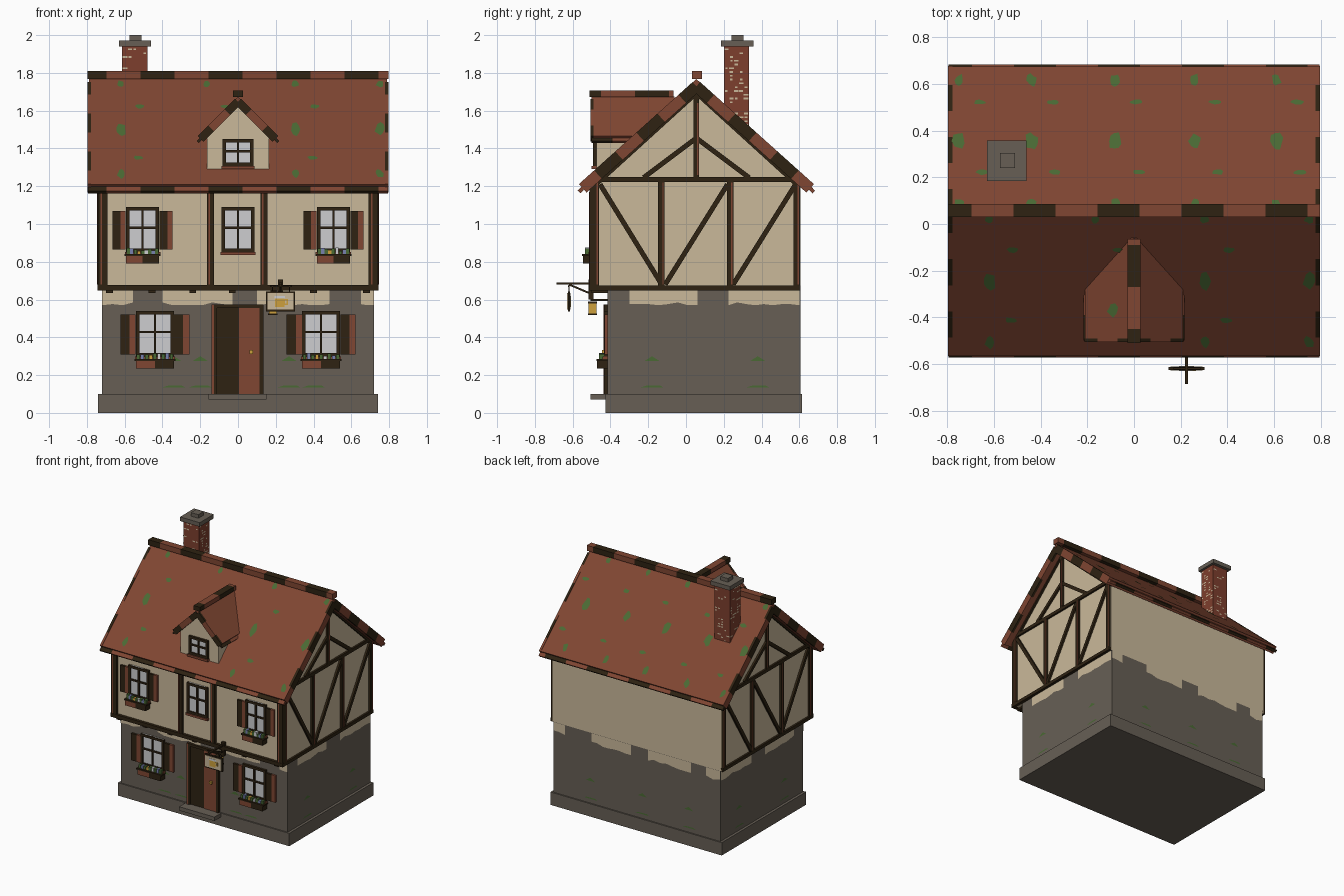
import bpy, bmesh, math, random
from mathutils import Vector as V

random.seed(4)
if "Cube" in bpy.data.objects:
    bpy.data.objects.remove(bpy.data.objects["Cube"])


def material(name, *rgb):
    lin = [((c / 255 + 0.055) / 1.055) ** 2.4 for c in rgb] + [1]
    m = bpy.data.materials.new(name)
    m.use_nodes = True
    m.diffuse_color = lin
    b = m.node_tree.nodes["Principled BSDF"]
    b.inputs["Base Color"].default_value = lin
    b.inputs["Roughness"].default_value = 0.9
    return m


PLASTER = material("cream plaster", 202, 185, 154)
STONE = material("grey stone", 103, 95, 85)
DARK = material("dark timber", 46, 34, 18)
RUST = material("rust tile", 128, 70, 50)
BRICK = material("red brick", 125, 62, 45)
MOSS = material("moss green", 74, 106, 52)
GLASS = material("pale glass", 205, 206, 208)
GOLD = material("gold", 205, 160, 60)
PETAL = material("flower blue", 120, 130, 175)
X, Y, Z = V((1, 0, 0)), V((0, 1, 0)), V((0, 0, 1))


class Part:
    """Collects solids and flat plates that become one named object."""

    def __init__(self, name):
        self.name, self.bm, self.mats = name, bmesh.new(), []

    def slot(self, mat):
        if mat not in self.mats:
            self.mats.append(mat)
        return self.mats.index(mat)

    def solid(self, mat, pts, vec):
        a = [self.bm.verts.new(p) for p in pts]
        b = [self.bm.verts.new(V(p) + V(vec)) for p in pts]
        n = len(a)
        fs = [self.bm.faces.new(a), self.bm.faces.new(b[::-1])]
        fs += [self.bm.faces.new((a[i], a[(i + 1) % n], b[(i + 1) % n], b[i])) for i in range(n)]
        for f in fs:
            f.material_index = self.slot(mat)
        bmesh.ops.recalc_face_normals(self.bm, faces=fs)

    def box(self, mat, x0, x1, y0, y1, z0, z1):
        self.solid(mat, [(x0, y0, z0), (x1, y0, z0), (x1, y1, z0), (x0, y1, z0)], (0, 0, z1 - z0))

    def beam(self, mats, a, b, width, depth, normal, step=9, first=None):
        """Bar from a to b; alternates materials every step along its length."""
        a, b, n = V(a), V(b), V(normal).normalized()
        d = (b - a).normalized()
        side, out = d.cross(n) * width / 2, n * depth / 2
        t, i, total = 0, 0, (b - a).length
        while t < total - 1e-5:
            e = min(total, t + (first if first and i == 0 else step))
            p = a + d * t
            self.solid(mats[i % len(mats)], [p + side + out, p - side + out, p - side - out, p + side - out], d * (e - t))
            t, i = e, i + 1

    def plate(self, mat, origin, u, v, pts):
        f = self.bm.faces.new([self.bm.verts.new(V(origin) + u * p + v * q) for p, q in pts])
        f.material_index = self.slot(mat)

    def blob(self, mat, origin, u, v, w, h):
        pts = []
        for k in range(9):
            r, t = random.uniform(0.65, 1.1), math.tau * k / 9
            pts.append((w * r * math.cos(t), h * r * math.sin(t)))
        self.plate(mat, origin, u, v, pts)

    def done(self):
        me = bpy.data.meshes.new(self.name)
        self.bm.to_mesh(me)
        self.bm.free()
        for m in self.mats:
            me.materials.append(m)
        bpy.context.collection.objects.link(bpy.data.objects.new(self.name, me))


# Ground floor, plinth and doorstep
p = Part("stone_ground_floor")
p.box(STONE, -.74, .74, -.425, .615, 0, .1)
p.box(STONE, -.72, .72, -.415, .605, .1, .65)
p.box(STONE, -.155, .15, -.505, -.42, .07, .1)
p.done()

# Upper floor with both gables
p = Part("upper_walls")
p.solid(PLASTER, [(-.73, y, z) for y, z in ((-.49, .65), (.605, .65), (.605, 1.2), (.055, 1.7), (-.49, 1.2))], (1.46, 0, 0))
p.done()

# Ragged plaster hanging over the stone, and weeds on the walls
plaster, weeds = Part("plaster_patches"), Part("wall_weeds")
sides = [((0, -.419, 0), X, [(-.72, -.555), (-.4, -.03), (.1, .485), (.65, .72)], [-.34, -.2, .27, .4]),
         ((.724, 0, 0), Y, [(-.3, .06), (.225, .6)], [-.18, .38]),
         ((0, .609, 0), -X, [(-.72, -.62), (-.39, -.05), (.1, .47), (.6, .72)], [-.4, .05, .45]),
         ((-.724, 0, 0), -Y, [(-.6, -.225), (-.06, .3)], [-.38, .18])]
for origin, u, spans, tufts in sides:
    for a, b in spans:
        cols = max(2, round((b - a) / .05))
        low = [(a + (b - a) * k / cols, .57 + random.choice((0, 0, .006, .015))) for k in range(cols + 1)]
        plaster.plate(PLASTER, origin, u, Z, low + [(b, .65), (a, .65)])
    for c in tufts:
        weeds.plate(MOSS, origin, u, Z, [(c - .04, .275), (c + .04, .275), (c, .3)])
        weeds.plate(MOSS, origin, u, Z, [(c - .06, .135), (c + .06, .135), (c + .04, .146), (c - .03, .144)])
plaster.done()
weeds.done()

# Front timber frame
p = Part("front_timbers")
for x in (-.717, -.145, .138, .717):
    p.beam([DARK], (x, -.495, .65), (x, -.495, 1.2), .05 if abs(x) > .5 else .036, .03, -Y)
    p.beam([RUST], (x - .008, -.511, .68), (x - .008, -.511, 1.17), .008, .004, -Y)
p.beam([DARK], (-.745, -.495, .663), (.745, -.495, .663), .028, .034, -Y)
for x in (-.68, -.455, -.24, -.03, .19, .4, .68):
    p.box(DARK, x - .018, x + .018, -.5, -.41, .635, .65)
p.done()

# Gable timber frames, same on both ends
for s, name in ((1, "left_gable_timbers"), (-1, "right_gable_timbers")):
    p = Part(name)

    def bar(a, b, w, mat=DARK, out=0.0):
        p.beam([mat], (s * (.733 + out), *a), (s * (.733 + out), *b), w, .024, X)

    for y in (-.478, -.13, .235, .587):
        bar((y, .65), (y, 1.24), .034)
        bar((y + .008, .68), (y + .008, 1.22), .007, RUST, .002)
    for z in (.662, 1.235):
        bar((-.495, z), (.605, z), .026)
    for a, b in (((-.455, 1.21), (-.135, .69)), ((-.11, .68), (.22, 1.21)), ((.25, .68), (.58, 1.21))):
        bar(a, b, .026)
    bar((.055, 1.24), (.055, 1.68), .028)
    bar((.062, 1.26), (.062, 1.64), .007, RUST, .002)
    for k in (1, -1):
        bar((.055 + k * .28, 1.245), (.055, 1.455), .026)
        bar((.055 + k * .55, 1.19), (.055, 1.69), .02)
    p.done()

# Main roof with banded verges, eaves and ridge
p = Part("main_roof")
p.solid(RUST, [(-.79, y, z) for y, z in ((.055, 1.767), (-.565, 1.21), (-.525, 1.17), (.055, 1.69), (.635, 1.17), (.675, 1.21))], (1.58, 0, 0))
bands = [DARK, RUST]
for k in (-1, 1):
    for x in (-.788, .788):
        p.beam(bands, (x, .055, 1.729), (x, .055 + k * .602, 1.189), .06, .018, X, .15, .1)
    p.beam(bands, (-.795, .055 + k * .602, 1.19), (.795, .055 + k * .602, 1.19), .02, .056, (0, k * .67, -.74), .18, .1)
p.beam(bands, (-.797, .058, 1.788), (.797, .058, 1.788), .055, .042, Z, .18, .1)
p.done()

# Moss on both slopes
p = Part("roof_moss")
for k, u, xs in ((-1, X, (-.62, -.165, .305, .75)), (1, -X, (-.75, -.44, -.08, .26, .61))):
    v = V((0, -k * .74, .67))
    for x in xs:
        for z, dx, w, h in ((1.74, 0, .022, .03), (1.62, .1, .03, .016), (1.5, 0, .03, .055), (1.35, .09, .03, .016), (1.265, 0, .022, .04)):
            y = .055 + k * ((1.767 - z) / .9 + .004)
            if abs(x + dx) < .76 and not (k < 0 and abs(x + dx) < .2 and z < 1.6):
                p.blob(MOSS, (x + dx, y, z + .002), u, v, w, h)
p.done()

# Dormer
p = Part("dormer_walls")
p.solid(PLASTER, [(x, -.475, z) for x, z in ((-.165, 1.25), (.165, 1.25), (.165, 1.47), (0, 1.635), (-.165, 1.47))], (0, .38, 0))
p.done()
p = Part("dormer_roof")
p.solid(RUST, [(x, -.5, z) for x, z in ((0, 1.675), (-.21, 1.465), (-.185, 1.437), (0, 1.62), (.185, 1.437), (.21, 1.465))], (0, .44, 0))
for k in (-1, 1):
    p.beam(bands, (0, -.498, 1.648), (k * .197, -.498, 1.451), .042, .016, Y, .12, .08)
    p.beam(bands, (k * .197, -.5, 1.45), (k * .197, -.22, 1.45), .014, .044, (k, 0, -1), .11)
p.beam(bands, (0, -.51, 1.69), (0, -.065, 1.69), .055, .034, Z, .18, .06)
p.blob(MOSS, (-.09, -.37, 1.59), V((0, -1, 0)), V((.7, 0, .7)), .03, .04)
p.done()

# Chimney with patches of mortar
p = Part("chimney")
p.box(BRICK, -.613, -.478, .2, .333, 1.45, 1.94)
p.box(STONE, -.63, -.46, .185, .357, 1.94, 1.972)
p.box(STONE, -.575, -.51, .24, .305, 1.972, 2)
for origin, u, chance in (((-.546, .198, 0), X, .2), ((-.476, .266, 0), Y, .3), ((-.546, .335, 0), -X, .2), ((-.615, .266, 0), -Y, .3)):
    for row in range(22):
        for c in (-.052, -.026, 0, .026, .052):
            if random.random() < chance:
                z, w = 1.5 + row * .02, random.uniform(.005, .014)
                p.plate(PLASTER, origin, u, Z, [(c - w, z), (c + w, z), (c + w, z + .009), (c - w, z + .009)])
p.done()


def window(name, cx, z0, z1, w, y, shutters=True):
    """Casement with four panes, optionally with shutters and a flower box."""
    p = Part(name)
    x0, x1, h = cx - w / 2, cx + w / 2, z1 - z0
    p.box(GLASS, x0 + .01, x1 - .01, y - .008, y + .02, z0, z1)
    for x in (x0, cx - .006, x1 - .018):
        p.box(DARK, x, x + (.012 if x0 < x < x1 - .02 else .018), y - .018, y + .01, z0, z1)
    for z, t in ((z0, .026), (z0 + h * .53, .012), (z1 - .018, .018)):
        p.box(DARK, x0, x1, y - .018, y + .01, z, z + t)
    p.box(RUST, x0 - .006, x1 + .006, y - .026, y + .01, z0 - .008, z0 + .008)
    if shutters:
        sw = w * .4
        for a in (x0 - sw - .002, x1 + .002):
            p.box(DARK, a, a + sw * .6, y - .016, y + .01, z0 + .02, z1 - .02)
            p.box(RUST, a + sw * .6, a + sw, y - .016, y + .01, z0 + .02, z1 - .02)
        p.box(RUST, x0, cx, y - .055, y, z0 - .055, z0 - .012)
        p.box(DARK, cx, x1, y - .055, y, z0 - .055, z0 - .012)
        p.box(DARK, x0 - .008, x1 + .008, y - .06, y, z0 - .015, z0 - .005)
        for i in range(9):
            x, m = x0 + .012 + i * (w - .024) / 8, (MOSS, PETAL, MOSS, GOLD, MOSS, GLASS)[i % 6]
            p.box(m, x - .009, x + .009, y - .045, y - .02, z0 - .008, z0 + random.uniform(.012, .03))
    p.done()


for side, s in (("right", -1), ("left", 1)):
    window("upper_" + side + "_window", s * .505, .845, 1.09, .175, -.49)
    window("lower_" + side + "_window", s * .44, .29, .54, .2, -.415)
window("upper_middle_window", 0, .845, 1.09, .175, -.49, False)
window("dormer_window", 0, 1.3, 1.45, .165, -.475, False)

# Door
p = Part("door")
p.box(DARK, -.14, .135, -.425, -.41, .09, .575)
for x0, x1, z0, z1 in ((-.14, -.112, .1, .575), (.115, .135, .1, .575), (-.14, .135, .555, .575)):
    p.box(DARK, x0, x1, -.435, -.41, z0, z1)
p.box(RUST, -.14, -.128, -.437, -.41, .1, .575)
p.box(RUST, .005, .115, -.429, -.41, .1, .555)
p.box(GOLD, .062, .08, -.445, -.425, .312, .332)
p.done()

# Hanging sign with a mug, on an iron bracket
p = Part("hanging_sign")
p.beam([DARK], (.225, -.49, .685), (.225, -.685, .685), .014, .012, Z)
p.beam([DARK], (.225, -.49, .625), (.225, -.62, .68), .01, .01, X)
p.box(DARK, .212, .238, -.515, -.49, .6, .705)
p.box(DARK, .148, .303, -.626, -.614, .538, .643)
for x in (.18, .27):
    p.box(DARK, x, x + .006, -.623, -.617, .64, .67)
p.box(DARK, .17, .286, -.624, -.616, .667, .674)
for y, k in ((-.626, -1), (-.614, 1)):
    def sheet(m, x0, x1, z0, z1, t):
        p.box(m, x0, x1, y - t, y + t, z0, z1)
    sheet(PLASTER, .157, .294, .547, .634, .003)
    sheet(GOLD, .196, .246, .56, .605, .005)
    sheet(GLASS, .192, .25, .605, .62, .005)
    sheet(GOLD, .246, .266, .572, .602, .004)
    sheet(PLASTER, .248, .258, .58, .594, .005)
p.done()

# Lantern beside the door
p = Part("lantern")
p.beam([DARK], (.185, -.41, .597), (.185, -.505, .597), .012, .01, Z)
p.box(GOLD, .164, .206, -.516, -.474, .525, .58)
p.box(DARK, .16, .21, -.52, -.47, .58, .59)
p.box(DARK, .16, .21, -.52, -.47, .517, .525)
p.done()
